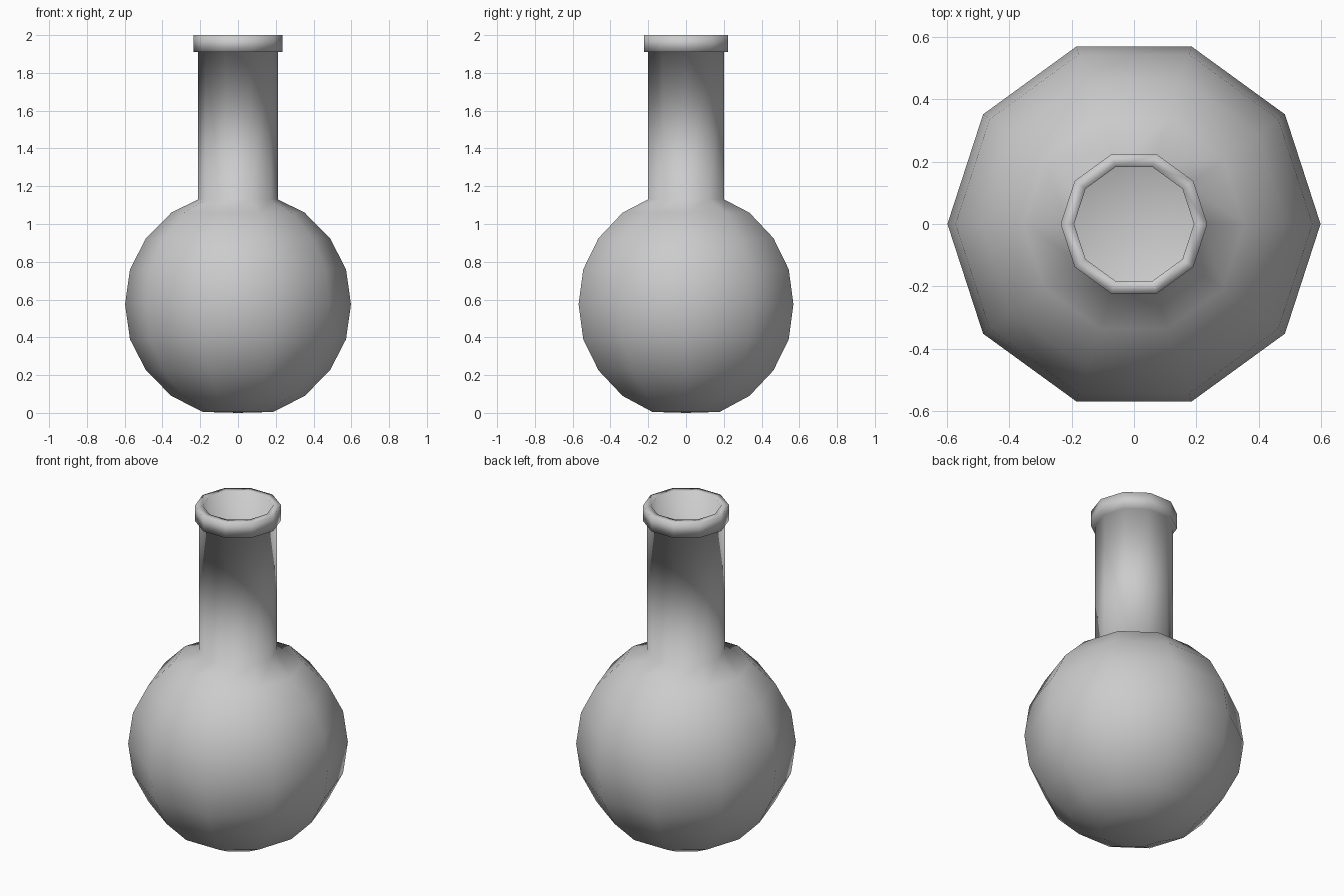
import bpy, bmesh, math

if "Cube" in bpy.data.objects:
    bpy.data.objects.remove(bpy.data.objects["Cube"])

SIDES = 10


def lathe(name, profile):
    """Spin a (radius, z) profile around z; radius 0 closes the surface to a pole."""
    bm = bmesh.new()
    rings = []
    for r, z in profile:
        if r == 0:
            rings.append([bm.verts.new((0, 0, z))] * SIDES)
        else:
            rings.append([bm.verts.new((r * math.cos(2 * math.pi * i / SIDES),
                                        r * math.sin(2 * math.pi * i / SIDES), z))
                          for i in range(SIDES)])
    for a, b in zip(rings, rings[1:]):
        for i in range(SIDES):
            j = (i + 1) % SIDES
            bm.faces.new(list(dict.fromkeys((a[i], a[j], b[j], b[i]))))
    bmesh.ops.recalc_face_normals(bm, faces=bm.faces)
    for f in bm.faces:
        f.smooth = True
    mesh = bpy.data.meshes.new(name)
    bm.to_mesh(mesh)
    bm.free()
    obj = bpy.data.objects.new(name, mesh)
    bpy.context.collection.objects.link(obj)
    return obj


# Outer wall: flat base, round bulb, straight neck, raised lip
bulb = [(0.187, 0.005), (0.353, 0.09), (0.487, 0.225), (0.572, 0.39), (0.598, 0.575),
        (0.572, 0.76), (0.487, 0.925), (0.353, 1.06)]
outer = [(0, 0)] + bulb + [(0.212, 1.13), (0.212, 1.91), (0.235, 1.91), (0.235, 2.0)]

# Inner wall: same bulb shrunk about its centre, open through the neck
WALL = 0.02
k = 1 - WALL / 0.6
inner = [(r * k, 0.575 + (z - 0.575) * k) for r, z in bulb]
inner = [(0.192, 2.0), (0.192, 1.11)] + inner[::-1] + [(0, 0.02)]

lathe("round_flask", outer + inner)
